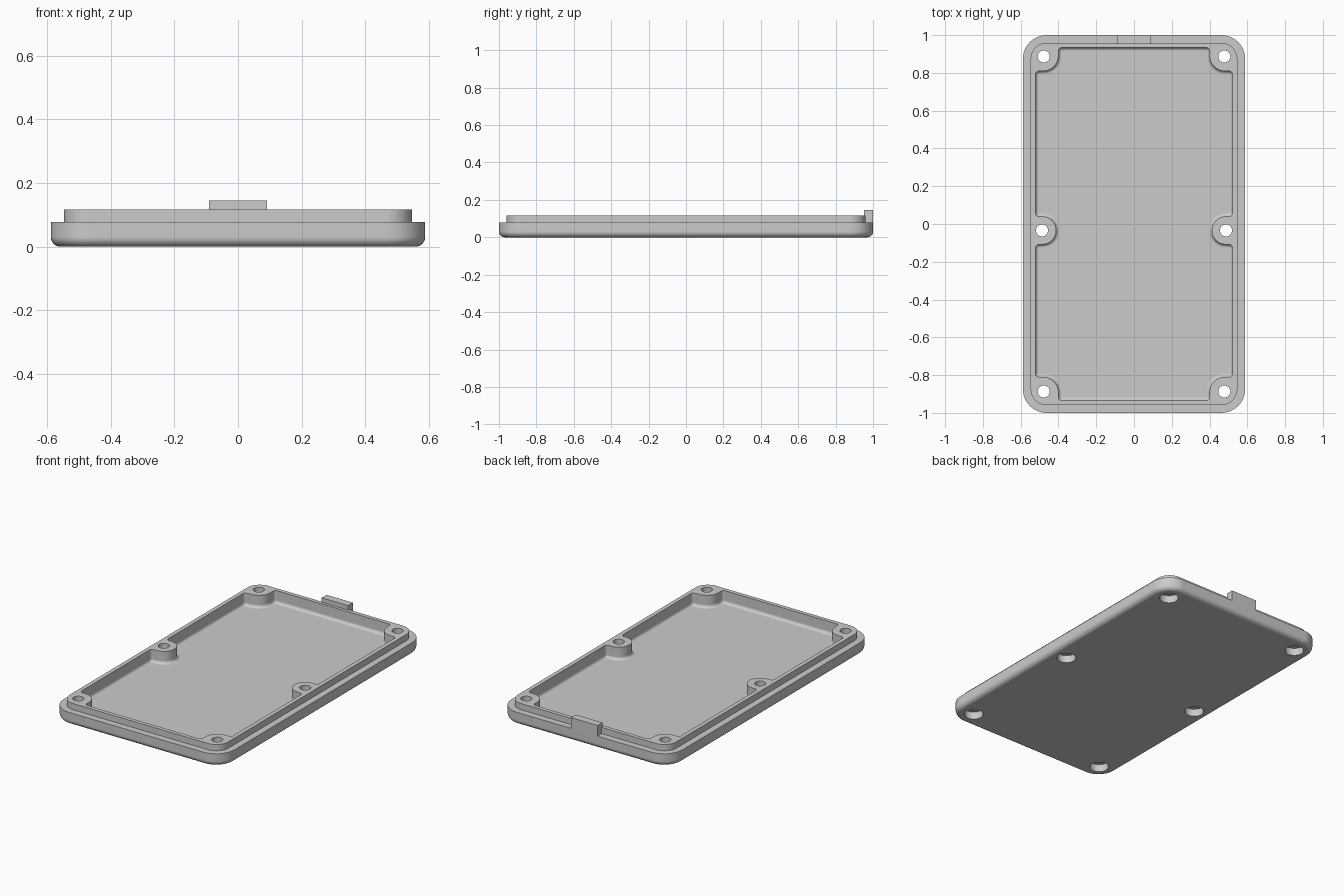
import bpy, bmesh, math
from mathutils import Vector

cube = bpy.data.objects.get("Cube")
if cube:
    bpy.data.objects.remove(cube, do_unlink=True)

grey = bpy.data.materials.new("light grey plastic")
grey.use_nodes = True
grey.diffuse_color = (0.6, 0.6, 0.6, 1)
grey.node_tree.nodes["Principled BSDF"].inputs["Base Color"].default_value = (0.6, 0.6, 0.6, 1)


def rounded_outline(corners, steps=8):
    """Counter-clockwise right-angled outline as (point, inward normal) pairs."""
    pts = [Vector((x, y)) for x, y, _ in corners]
    out = []
    for i, (_, _, r) in enumerate(corners):
        p = pts[i]
        a = (pts[i - 1] - p).normalized()
        b = (pts[(i + 1) % len(pts)] - p).normalized()
        side = 1 if b.cross(a) > 0 else -1
        centre = p + (a + b) * r
        for k in range(steps + 1):
            t = math.pi / 2 * k / steps
            d = b * math.cos(t) + a * math.sin(t)
            out.append((centre - d * r, d * side))
    return out


def loft(bm, outline, rings):
    """Closed solid through copies of the outline, each at (inset, height)."""
    loops = [[bm.verts.new((*(p + n * inset), z)) for p, n in outline]
             for inset, z in rings]
    count = len(outline)
    for low, high in zip(loops, loops[1:]):
        for i in range(count):
            j = (i + 1) % count
            bm.faces.new((low[i], low[j], high[j], high[i]))
    bm.faces.new(loops[0][::-1])
    bm.faces.new(loops[-1])


def fillet(radius, z, steps=6):
    """Rings of a quarter-round rising from a flat bottom into a wall."""
    angles = [math.pi / 2 * k / steps for k in range(steps + 1)]
    return [(radius * (1 - math.sin(t)), z + radius * (1 - math.cos(t))) for t in angles]


def make(name, bm):
    bmesh.ops.recalc_face_normals(bm, faces=bm.faces)
    mesh = bpy.data.meshes.new(name)
    bm.to_mesh(mesh)
    bm.free()
    mesh.materials.append(grey)
    obj = bpy.data.objects.new(name, mesh)
    bpy.context.collection.objects.link(obj)
    return obj


# Outer shell with rounded underside, ledge and raised lip
X, Y, LEDGE, LIP = 0.588, 1.0, 0.078, 0.117
R = 0.125
bm = bmesh.new()
loft(bm, rounded_outline([(-X, -Y, R), (X, -Y, R), (X, Y, R), (-X, Y, R)], 12),
     fillet(0.03, 0) + [(0, LEDGE), (0.041, LEDGE), (0.041, LIP)])
shell = make("cover_shell", bm)

# Cavity cutter that leaves corner and middle screw bosses standing
W, D, S = 0.521, 0.934, 0.02
right = [(0.40, -D, S), (0.40, -0.81, 0.08), (W, -0.81, S),
         (W, -0.108, S), (0.412, -0.108, 0.073), (0.412, 0.04, 0.073), (W, 0.04, S),
         (W, 0.81, S), (0.40, 0.81, 0.08), (0.40, D, S)]
left = [(-x, y, r) for x, y, r in reversed(right)]
bm = bmesh.new()
loft(bm, rounded_outline(right + left), fillet(0.018, 0.04) + [(0, 0.2)])
cavity = make("cavity_cutter", bm)

# Screw holes, counterbored from below
bm = bmesh.new()
circle = [Vector((math.cos(a), math.sin(a)))
          for a in (math.tau * k / 32 for k in range(32))]
for x, y in ((0.478, 0.887), (0.487, -0.034), (0.478, -0.887)):
    for sx in (1, -1):
        outline = [(Vector((x * sx, y)) + c * 0.055, -c) for c in circle]
        loft(bm, outline, [(0, -0.1), (0, 0.047), (0.023, 0.047), (0.023, 0.2)])
holes = make("screw_hole_cutter", bm)

for cutter in (cavity, holes):
    mod = shell.modifiers.new(cutter.name, "BOOLEAN")
    mod.operation = "DIFFERENCE"
    mod.solver = "EXACT"
    mod.object = cutter

# Apply the cuts, then smooth the curved walls
bpy.context.view_layer.update()
for obj in bpy.context.selected_objects:
    obj.select_set(False)
bpy.context.view_layer.objects.active = shell
shell.select_set(True)
for mod in list(shell.modifiers):
    bpy.ops.object.modifier_apply(modifier=mod.name)
for cutter in (cavity, holes):
    bpy.data.objects.remove(cutter, do_unlink=True)
bpy.ops.object.shade_smooth_by_angle(angle=math.radians(30))
weighted = shell.modifiers.new("flat_face_normals", "WEIGHTED_NORMAL")
weighted.keep_sharp = True

# Latch tab on the rear ledge
T = 0.091
bm = bmesh.new()
loft(bm, [(Vector(p), Vector((0, 0))) for p in ((-T, 0.952), (T, 0.952), (T, Y), (-T, Y))],
     [(0, LEDGE), (0, 0.145)])
make("latch_tab", bm)
